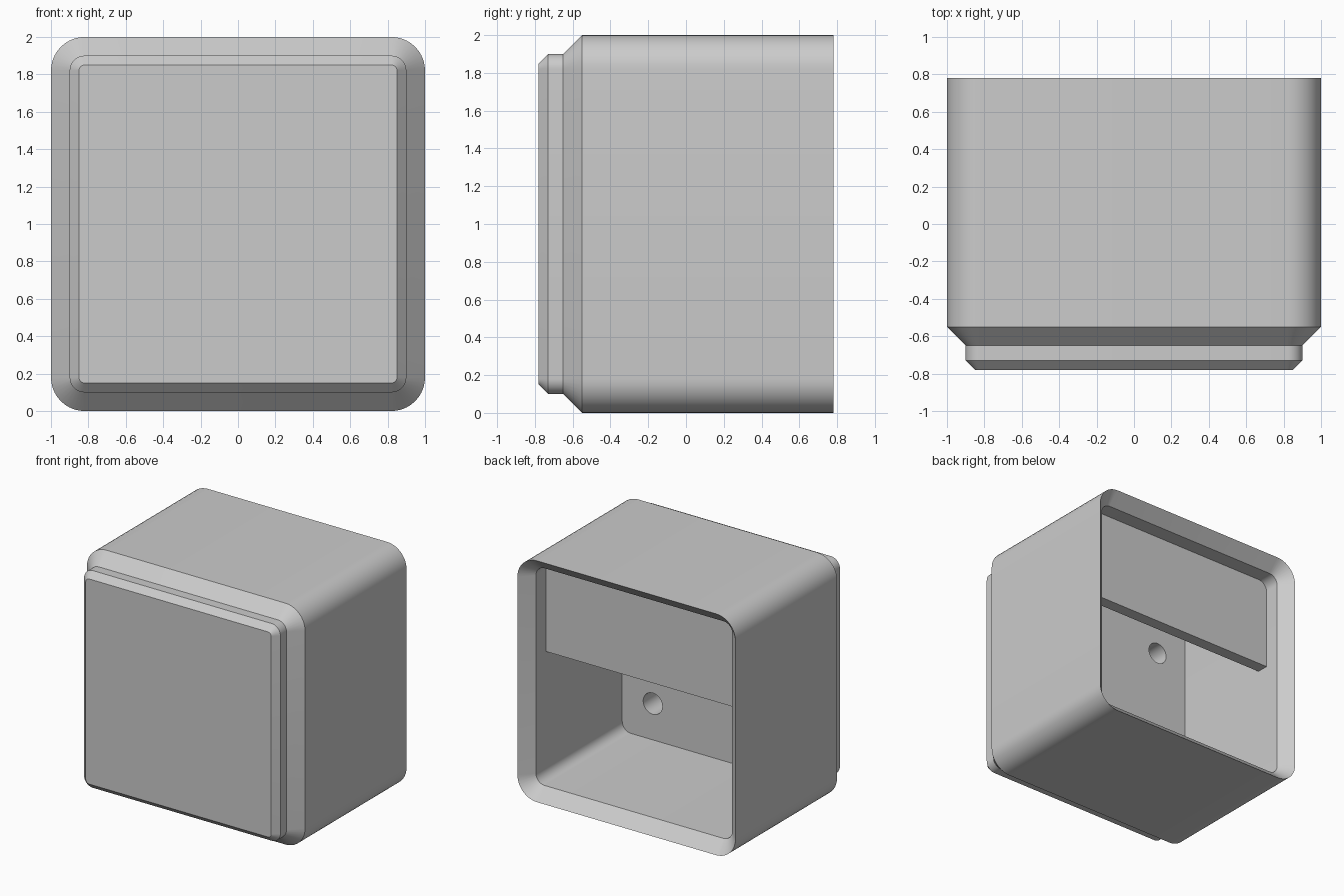
import bpy, bmesh
from math import sin, cos, pi
from mathutils import Matrix, Vector

cube = bpy.data.objects.get("Cube")
if cube:
    bpy.data.objects.remove(cube, do_unlink=True)

grey = bpy.data.materials.new("plain_grey")
grey.use_nodes = True
grey.diffuse_color = (0.6, 0.6, 0.6, 1)
grey.node_tree.nodes["Principled BSDF"].inputs["Base Color"].default_value = (0.6, 0.6, 0.6, 1)

CORNER_STEPS = 10
MID = 1.0  # height of the box centre


def ring(bm, half, radius, y):
    """Rounded square outline at depth y."""
    verts = []
    for corner in range(4):
        base = corner * pi / 2
        cx = (half - radius) * (1 if corner in (0, 3) else -1)
        cz = (half - radius) * (1 if corner < 2 else -1)
        for i in range(CORNER_STEPS + 1):
            a = base + i / CORNER_STEPS * pi / 2
            verts.append(bm.verts.new((cx + radius * cos(a), y, MID + cz + radius * sin(a))))
    return verts


def loft(bm, sections):
    """Skin rounded squares together and cap both ends."""
    rings = [ring(bm, *s) for s in sections]
    for a, b in zip(rings, rings[1:]):
        for i in range(len(a)):
            j = (i + 1) % len(a)
            bm.faces.new((a[i], a[j], b[j], b[i]))
    bm.faces.new(rings[0])
    bm.faces.new(rings[-1])


def make_object(name, bm):
    bmesh.ops.recalc_face_normals(bm, faces=bm.faces)
    mesh = bpy.data.meshes.new(name)
    bm.to_mesh(mesh)
    bm.free()
    mesh.materials.append(grey)
    obj = bpy.data.objects.new(name, mesh)
    bpy.context.collection.objects.link(obj)
    return obj


def activate(obj):
    bpy.ops.object.select_all(action='DESELECT')
    obj.select_set(True)
    bpy.context.view_layer.objects.active = obj


# Box shell: front lip, outer wall, bevelled rim, then the cavity
bm = bmesh.new()
loft(bm, [(0.85, 0.03, -0.78), (0.9, 0.08, -0.73), (0.9, 0.08, -0.65),
          (1.0, 0.18, -0.55), (1.0, 0.18, 0.78),
          (0.9, 0.08, 0.68), (0.9, 0.08, -0.45)])
shell = make_object("box_shell", bm)

# Four blind holes in the inner front wall
bm = bmesh.new()
for sx in (-1, 1):
    for sz in (-1, 1):
        place = Matrix.Translation((0.62 * sx, -0.45, MID + 0.6 * sz)) @ Matrix.Rotation(pi / 2, 4, 'X')
        bmesh.ops.create_cone(bm, cap_ends=True, segments=32, radius1=0.088,
                              radius2=0.088, depth=0.48, matrix=place)
cutter = make_object("hole_cutter", bm)
cutter.hide_render = True
cut = shell.modifiers.new("holes", 'BOOLEAN')
cut.operation = 'DIFFERENCE'
cut.solver = 'EXACT'
cut.object = cutter
activate(shell)
bpy.ops.object.modifier_apply(modifier=cut.name)
bpy.data.objects.remove(cutter, do_unlink=True)

# Upper back panel filling the top of the cavity
bm = bmesh.new()
loft(bm, [(0.902, 0.082, 0.45), (0.902, 0.082, 0.55)])
sliced = bmesh.ops.bisect_plane(bm, geom=bm.verts[:] + bm.edges[:] + bm.faces[:],
                                plane_co=Vector((0, 0, 1.14)), plane_no=Vector((0, 0, 1)),
                                clear_inner=True)
bmesh.ops.holes_fill(bm, edges=[e for e in bm.edges if e.is_boundary])
panel = make_object("upper_back_panel", bm)

for obj in (shell, panel):
    activate(obj)
    bpy.ops.object.shade_smooth_by_angle(angle=pi / 6)
